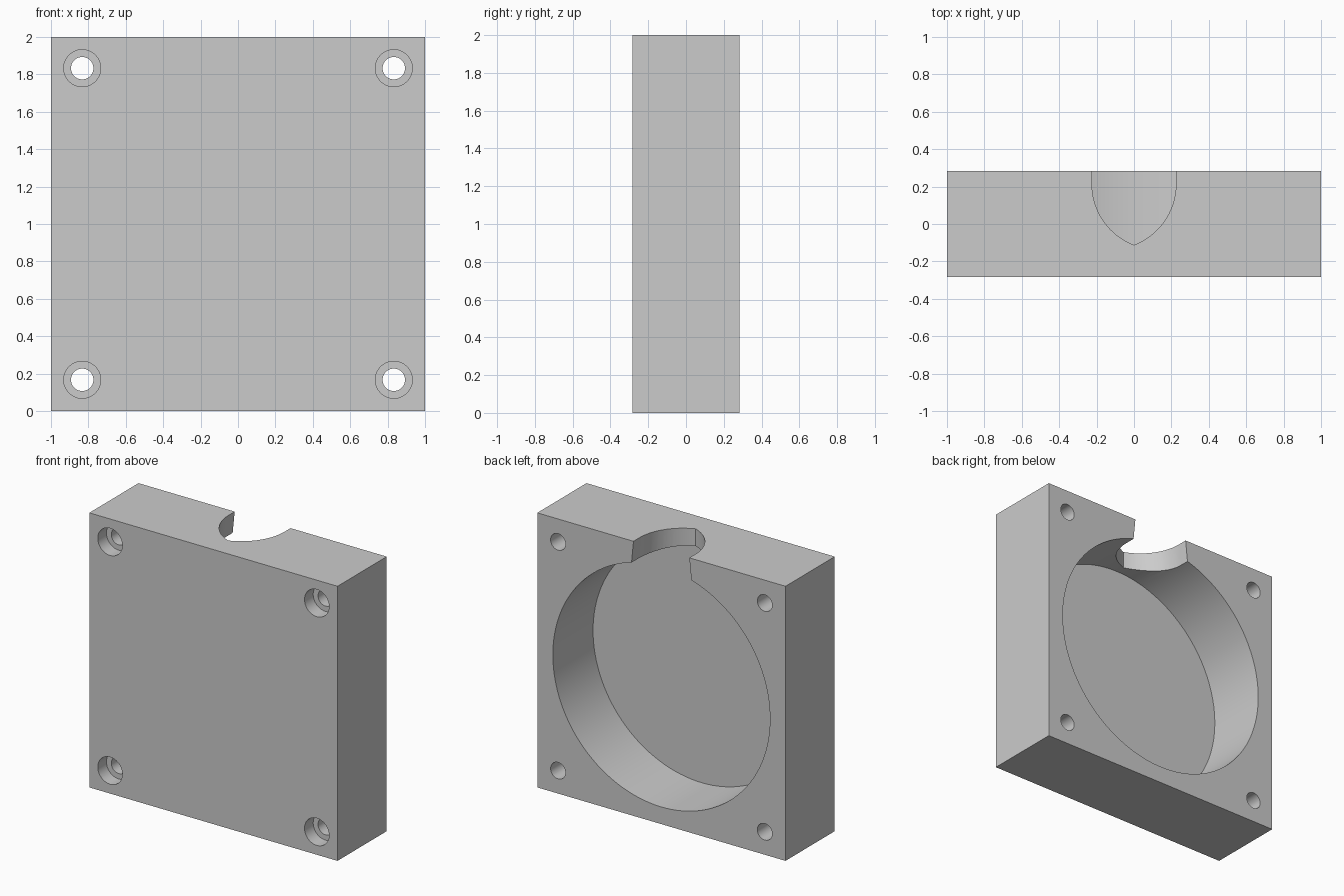
import bpy
import bmesh
from math import radians, asin, sin, cos
from mathutils import Matrix

default = bpy.data.objects.get("Cube")
if default:
    bpy.data.objects.remove(default, do_unlink=True)

HALF_DEPTH = 0.283
FRONT, BACK = -HALF_DEPTH, HALF_DEPTH

grey = bpy.data.materials.new("plain grey")
grey.use_nodes = True
grey.diffuse_color = (0.6, 0.6, 0.6, 1)
grey.node_tree.nodes["Principled BSDF"].inputs["Base Color"].default_value = (0.6, 0.6, 0.6, 1)


def add_object(name, bm):
    bmesh.ops.recalc_face_normals(bm, faces=bm.faces)
    mesh = bpy.data.meshes.new(name)
    bm.to_mesh(mesh)
    bm.free()
    mesh.materials.append(grey)
    obj = bpy.data.objects.new(name, mesh)
    bpy.context.collection.objects.link(obj)
    return obj


def cylinder_y(name, x, z, radius, y0, y1, sides):
    """Cylinder lying along y, from y0 to y1."""
    bm = bmesh.new()
    place = Matrix.Translation((x, (y0 + y1) / 2, z)) @ Matrix.Rotation(radians(90), 4, "X")
    bmesh.ops.create_cone(bm, cap_ends=True, segments=sides, radius1=radius,
                          radius2=radius, depth=y1 - y0, matrix=place)
    return add_object(name, bm)


def pointed_notch(name, half_width=0.225, radius=0.35, tip_y=-0.112, steps=20):
    """Upright prism with a pointed-arch outline, a little wider at its foot."""
    tip_angle = asin(1 - half_width / radius)
    centre_y = tip_y + radius * cos(tip_angle)
    centre_x = radius - half_width
    left = [(-half_width, BACK + 0.1)]
    for i in range(steps + 1):
        a = radians(90) + (tip_angle - radians(90)) * i / steps
        left.append((centre_x - radius * sin(a), centre_y - radius * cos(a)))
    left[-1] = (0, tip_y)
    outline = left + [(-x, y) for x, y in reversed(left[:-1])]
    bm = bmesh.new()
    rings = [[bm.verts.new((x * widen, y, z)) for x, y in outline]
             for z, widen in ((1.8, 1.09), (2.1, 0.955))]
    for ring in rings:
        bm.faces.new(ring)
    n = len(outline)
    for i in range(n):
        j = (i + 1) % n
        bm.faces.new((rings[0][i], rings[0][j], rings[1][j], rings[1][i]))
    return add_object(name, bm)


# Solid block
bm = bmesh.new()
bmesh.ops.create_cube(bm, size=2, matrix=Matrix.Translation((0, 0, 1))
                      @ Matrix.Diagonal((1, HALF_DEPTH, 1, 1)))
block = add_object("housing_block", bm)

# Round pocket in the back, and the notch opening it to the top
cutters = [cylinder_y("pocket_cutter", 0, 1, 0.875, -0.18, BACK + 0.1, 128),
           pointed_notch("notch_cutter")]

# Counterbored screw holes in the corners
for x in (-0.833, 0.833):
    for z in (0.167, 1.833):
        cutters.append(cylinder_y("hole_cutter", x, z, 0.06, FRONT - 0.1, BACK + 0.1, 40))
        cutters.append(cylinder_y("counterbore_cutter", x, z, 0.099, FRONT - 0.1, FRONT + 0.1, 48))

for cutter in cutters:
    cutter.hide_render = True
    mod = block.modifiers.new(cutter.name, "BOOLEAN")
    mod.operation = "DIFFERENCE"
    mod.solver = "EXACT"
    mod.object = cutter

# Bake the cuts and drop the cutters
graph = bpy.context.evaluated_depsgraph_get()
cut_mesh = bpy.data.meshes.new_from_object(block.evaluated_get(graph))
block.modifiers.clear()
block.data = cut_mesh
for cutter in cutters:
    bpy.data.objects.remove(cutter, do_unlink=True)
cut_mesh.materials.clear()
cut_mesh.materials.append(grey)
for face in cut_mesh.polygons:
    face.material_index = 0

# Smooth round walls, sharp edges
bpy.ops.object.select_all(action="DESELECT")
block.select_set(True)
bpy.context.view_layer.objects.active = block
bpy.ops.object.shade_smooth_by_angle(angle=radians(30))
